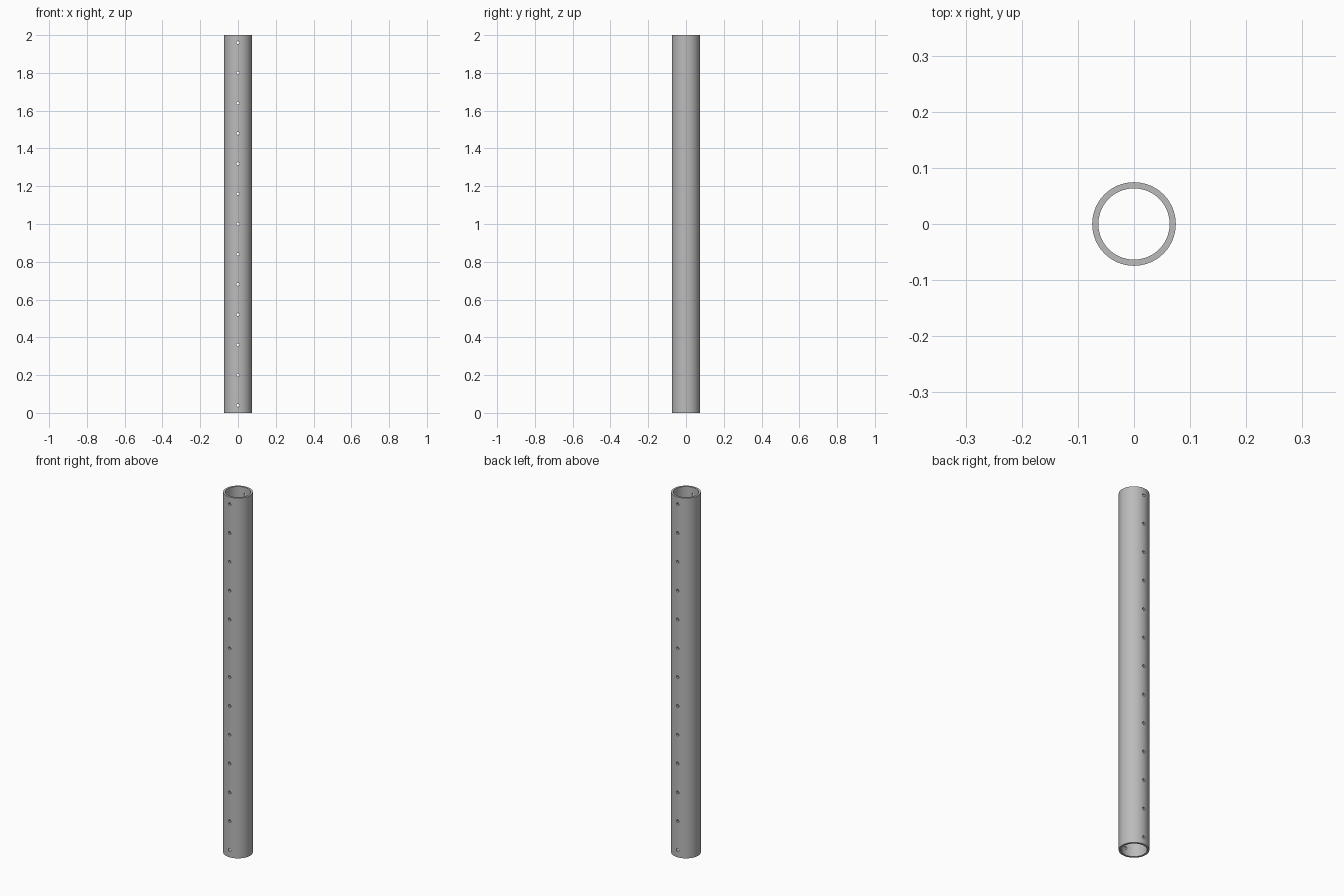
import bpy
import bmesh
from math import pi
from mathutils import Matrix, Vector

OUTER, INNER, HEIGHT = 0.0745, 0.0635, 2.0
HOLE_RADIUS, HOLE_COUNT = 0.008, 13
FIRST_HOLE, HOLE_STEP = 0.04, 0.16

if "Cube" in bpy.data.objects:
    bpy.data.objects.remove(bpy.data.objects["Cube"], do_unlink=True)


def make_object(name, bm, material):
    bmesh.ops.recalc_face_normals(bm, faces=bm.faces)
    mesh = bpy.data.meshes.new(name)
    bm.to_mesh(mesh)
    bm.free()
    mesh.materials.append(material)
    obj = bpy.data.objects.new(name, mesh)
    bpy.context.collection.objects.link(obj)
    return obj


# Plain grey metal
grey = bpy.data.materials.new("grey_metal")
grey.use_nodes = True
grey.diffuse_color = (0.5, 0.5, 0.5, 1)
grey.node_tree.nodes["Principled BSDF"].inputs["Base Color"].default_value = grey.diffuse_color

# Open tube: a wall section spun around the z axis
bm = bmesh.new()
section = [(INNER, 0), (OUTER, 0), (OUTER, HEIGHT), (INNER, HEIGHT)]
verts = [bm.verts.new((r, 0, z)) for r, z in section]
edges = [bm.edges.new((verts[i], verts[(i + 1) % 4])) for i in range(4)]
bmesh.ops.spin(bm, geom=verts + edges, cent=Vector(), axis=(0, 0, 1),
               angle=2 * pi, steps=64, use_merge=True)
bmesh.ops.remove_doubles(bm, verts=bm.verts, dist=1e-5)
tube = make_object("tube", bm, grey)

# Row of drills passing through the front and back walls
bm = bmesh.new()
for i in range(HOLE_COUNT):
    place = Matrix.Translation((0, 0, FIRST_HOLE + i * HOLE_STEP)) @ Matrix.Rotation(pi / 2, 4, "X")
    bmesh.ops.create_cone(bm, cap_ends=True, segments=20, radius1=HOLE_RADIUS,
                          radius2=HOLE_RADIUS, depth=4 * OUTER, matrix=place)
drills = make_object("hole_cutters", bm, grey)
drills.hide_render = True

# Cut the holes, then discard the drills
cut = tube.modifiers.new("holes", "BOOLEAN")
cut.operation = "DIFFERENCE"
cut.solver = "EXACT"
cut.object = drills
bpy.ops.object.select_all(action="DESELECT")
tube.select_set(True)
bpy.context.view_layer.objects.active = tube
bpy.ops.object.modifier_apply(modifier=cut.name)
bpy.data.objects.remove(drills, do_unlink=True)

# Smooth walls with crisp rims
bpy.ops.object.shade_smooth_by_angle(angle=pi / 6)
